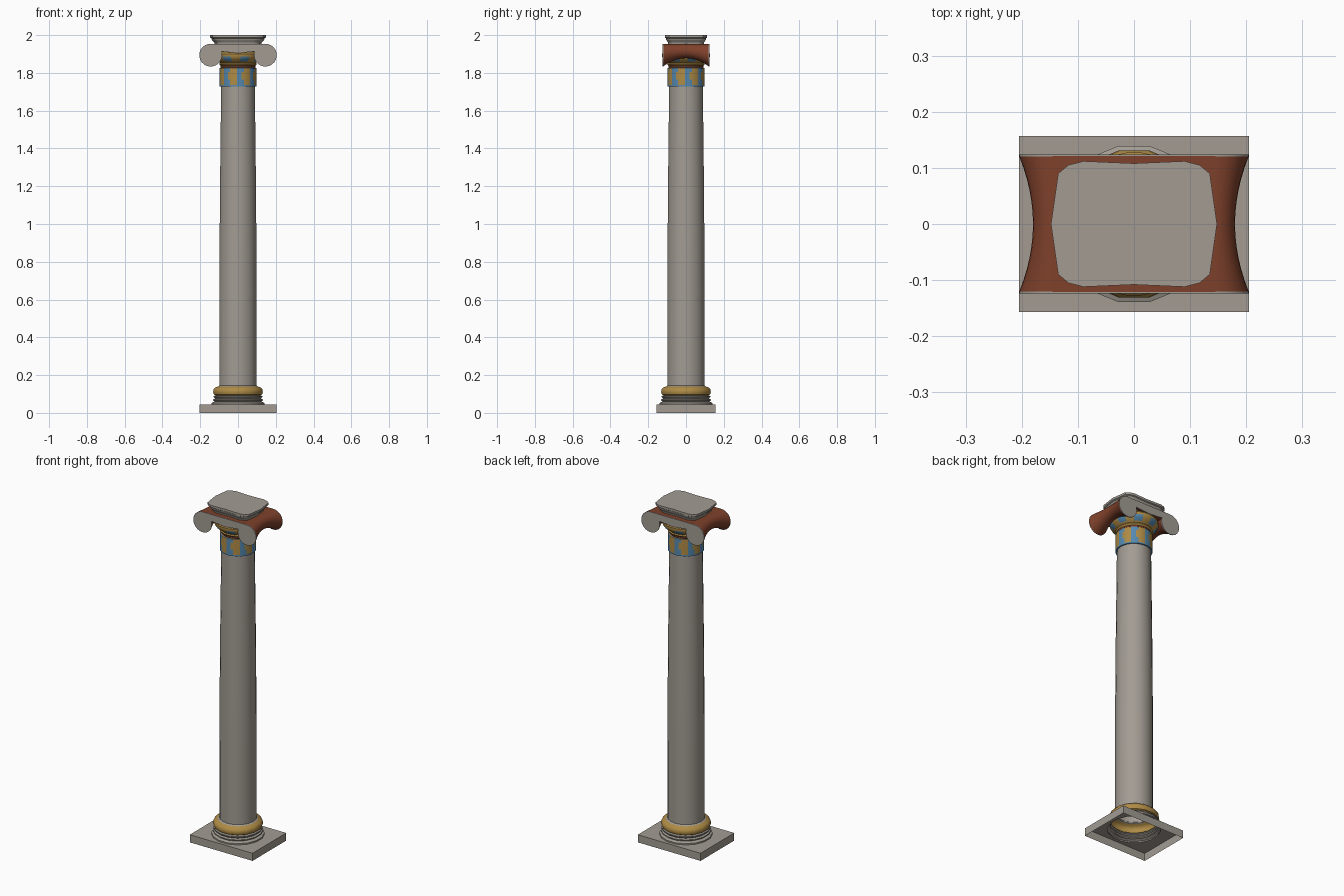
import bpy, bmesh, math

if "Cube" in bpy.data.objects:
    bpy.data.objects.remove(bpy.data.objects["Cube"])

# Flat colours
def mat(name, rgb):
    m = bpy.data.materials.new(name)
    m.diffuse_color = (*rgb, 1)
    m.use_nodes = True
    m.node_tree.nodes["Principled BSDF"].inputs["Base Color"].default_value = m.diffuse_color
    return m

MATS = [mat("stone_grey", (0.36, 0.33, 0.29)), mat("ochre_gold", (0.43, 0.26, 0.06)),
        mat("paint_blue", (0.09, 0.25, 0.43)), mat("brick_red", (0.21, 0.052, 0.024))]
GREY, GOLD, BLUE, RED = range(4)

def finish(name, bm, angle=35):
    bmesh.ops.recalc_face_normals(bm, faces=bm.faces)
    me = bpy.data.meshes.new(name)
    bm.to_mesh(me)
    bm.free()
    for m in MATS:
        me.materials.append(m)
    ob = bpy.data.objects.new(name, me)
    bpy.context.collection.objects.link(ob)
    bpy.ops.object.select_all(action='DESELECT')
    ob.select_set(True)
    bpy.context.view_layer.objects.active = ob
    bpy.ops.object.shade_smooth_by_angle(angle=math.radians(angle))
    return ob

def loft(name, rings, rule, caps=None, angle=35):
    """Skin closed rings of points; rule(row, column) gives the material."""
    bm = bmesh.new()
    rows = [[bm.verts.new(p) for p in r] for r in rings]
    n = len(rows[0])
    for i in range(len(rows) - 1):
        for j in range(n):
            k = (j + 1) % n
            f = bm.faces.new((rows[i][j], rows[i][k], rows[i + 1][k], rows[i + 1][j]))
            f.material_index = rule(i, j)
    if caps is not None:
        for r in (rows[0], rows[-1]):
            bm.faces.new(r).material_index = caps
    return finish(name, bm, angle)

def lathe(name, profile, sides, rule, angle=35):
    rings = [[(r * math.cos(2 * math.pi * (j + .5) / sides),
               r * math.sin(2 * math.pi * (j + .5) / sides), z)
              for j in range(sides)] for r, z in profile]
    return loft(name, rings, rule, None, angle)

# Plinth: open below, with a round hole in its top under the base
bm = bmesh.new()
W, D, H = 0.205, 0.157, 0.045
corners = [(-W, -D), (W, -D), (W, D), (-W, D)]
low = [bm.verts.new((x, y, 0)) for x, y in corners]
top = [bm.verts.new((x, y, H)) for x, y in corners]
hole = [bm.verts.new((0.14 * math.cos(math.pi * (j + .5) / 8),
                      0.14 * math.sin(math.pi * (j + .5) / 8), H)) for j in range(16)]
edges = [bm.edges.new((r[j], r[(j + 1) % len(r)])) for r in (top, hole) for j in range(len(r))]
bmesh.ops.triangle_fill(bm, use_beauty=True, edges=edges, normal=(0, 0, 1))
for j in range(4):
    k = (j + 1) % 4
    bm.faces.new((low[j], low[k], top[k], top[j]))
finish("plinth", bm)

# Moulded base with a gold upper torus
base = [(0.142, 0.045), (0.142, 0.053), (0.126, 0.060), (0.134, 0.066), (0.134, 0.071),
        (0.124, 0.076), (0.131, 0.084), (0.131, 0.089), (0.122, 0.093),
        (0.130, 0.098), (0.134, 0.110), (0.132, 0.124), (0.122, 0.135),
        (0.108, 0.139), (0.100, 0.146)]
lathe("base_moulding", base, 16, lambda i, j: GOLD if 8 <= i <= 12 else GREY)

# Shaft with a slight taper
shaft = [(0.100, 0.14), (0.100, 0.45), (0.099, 0.80), (0.096, 1.20), (0.092, 1.55), (0.090, 1.74)]
lathe("shaft", shaft, 24, lambda i, j: GREY)

# Painted neck: alternating gold and blue panels, blue borders
def neck_rule(i, j):
    if i in (0, 1):
        return BLUE
    phase = j % 6
    return GOLD if phase in (2, 3, 4) or (i == 3 and phase == 1) else BLUE

lathe("painted_neck", [(0.090, 1.727), (0.097, 1.727), (0.097, 1.735), (0.097, 1.765),
                       (0.097, 1.805), (0.097, 1.826), (0.088, 1.828)], 48,
      lambda i, j: GREY if i == 5 else neck_rule(i, j))

# Echinus: red fillet, gold bead and a flaring bowl with blue tongues
echinus = [(0.088, 1.826), (0.092, 1.830), (0.092, 1.838), (0.096, 1.841), (0.100, 1.847),
           (0.096, 1.853), (0.104, 1.860), (0.120, 1.872), (0.128, 1.886),
           (0.128, 1.900), (0.118, 1.912)]
def echinus_rule(i, j):
    if i < 2:
        return RED
    return BLUE if i in (6, 7) and j % 4 < 2 else GOLD
lathe("echinus", echinus, 32, echinus_rule)

# Scroll outline at a given roll radius; the top line stays level
def scroll(y, r, outer):
    cx, cz, band = outer - r, 1.954 - r, 1.913
    dip = math.asin((band - cz) / r)
    end = -math.pi + -dip
    half = []
    for k in range(19):
        a = math.pi / 2 + (end - math.pi / 2) * k / 18
        half.append((cx + r * math.cos(a), cz + r * math.sin(a)))
    pts = half + [(0, 1.905)] + [(-x, z) for x, z in reversed(half)]
    return [(x, y, z) for x, z in pts]

# Red bolster, waisted at the middle, closed by grey scroll faces
rings = []
for k in range(13):
    t = -1 + k / 6
    rings.append(scroll(0.121 * t, 0.038 + 0.022 * t * t, 0.180 + 0.025 * t * t))
loft("scroll_bolster", rings, lambda i, j: RED)
for side, name in ((-1, "front_scroll_face"), (1, "back_scroll_face")):
    loft(name, [scroll(side * 0.120, 0.0602, 0.2052), scroll(side * 0.124, 0.0602, 0.2052)],
         lambda i, j: GREY, GREY)

# Abacus: moulded block with a cut-cornered outline
quarter = [(0.148, 0), (0.137, 0.077), (0.135, 0.090), (0.117, 0.105), (0.090, 0.112), (0, 0.108)]
outline = quarter + [(-x, y) for x, y in quarter[-2::-1]]
outline += [(x, -y) for x, y in outline[-2:0:-1]]
steps = [(0.84, 1.950), (0.84, 1.958), (0.87, 1.965), (0.92, 1.972), (0.95, 1.979),
         (0.95, 1.983), (1.0, 1.987), (1.0, 2.0)]
loft("abacus", [[(x * s, y * s, z) for x, y in outline] for s, z in steps],
     lambda i, j: GREY, GREY)
